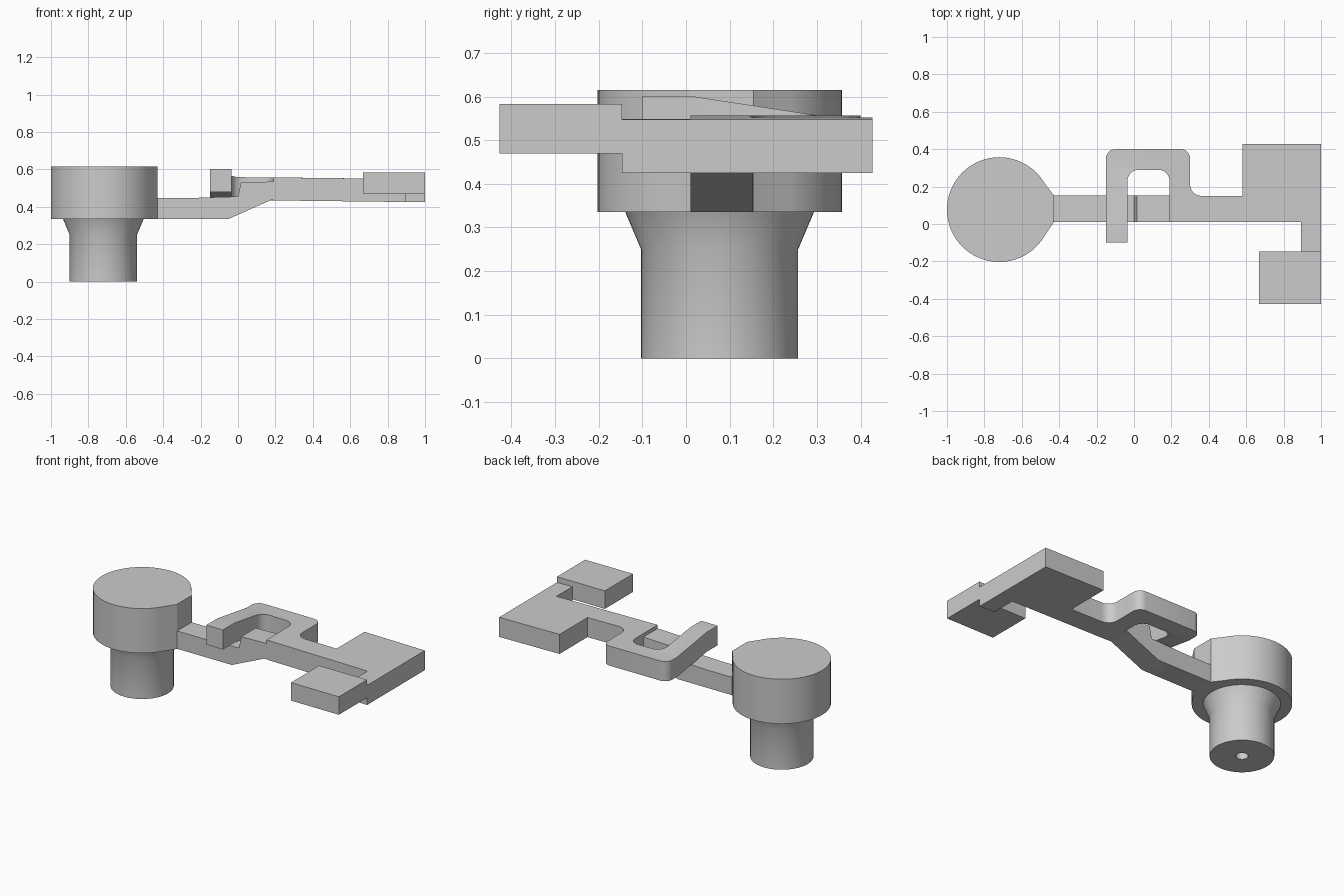
import bpy, bmesh, math
from mathutils import Vector

if "Cube" in bpy.data.objects:
    bpy.data.objects.remove(bpy.data.objects["Cube"])

CX, CY = -0.72, 0.077      # axis of the round head and stem


def finish(name, bm):
    bmesh.ops.remove_doubles(bm, verts=bm.verts, dist=1e-5)
    bmesh.ops.recalc_face_normals(bm, faces=bm.faces)
    me = bpy.data.meshes.new(name)
    bm.to_mesh(me)
    bm.free()
    me.shade_smooth()
    me.set_sharp_from_angle(angle=math.radians(25))
    ob = bpy.data.objects.new(name, me)
    bpy.context.collection.objects.link(ob)
    return ob


def prism(points, offset):
    """Extrude a closed outline of 3D points along an offset."""
    bm = bmesh.new()
    face = bm.faces.new([bm.verts.new(p) for p in points])
    ext = bmesh.ops.extrude_face_region(bm, geom=[face], use_keep_orig=True)
    moved = [v for v in ext["geom"] if isinstance(v, bmesh.types.BMVert)]
    bmesh.ops.translate(bm, verts=moved, vec=offset)
    return bm


def rounded(corners, steps=6):
    """Outline from (x, y, radius) corners; right angles become arcs."""
    out = []
    for i, (x, y, r) in enumerate(corners):
        c = Vector((x, y))
        if r == 0:
            out.append(c)
            continue
        a = (Vector(corners[i - 1][:2]) - c).normalized() * r
        b = (Vector(corners[(i + 1) % len(corners)][:2]) - c).normalized() * r
        for k in range(steps + 1):
            t = k / steps * math.pi / 2
            out.append(c + a * (1 - math.sin(t)) + b * (1 - math.cos(t)))
    return out


# Round head with the tapered lug that meets the arm
outline = []
for k in range(61):
    a = math.radians(30 + 5 * k)
    outline.append((CX + 0.28 * math.cos(a), CY + 0.28 * math.sin(a), 0.335))
outline += [(-0.43, 0.008, 0.335), (-0.43, 0.155, 0.335)]
finish("round_head", prism(outline, (0, 0, 0.28)))

# Flared stem with a small bore in its underside
bm = bmesh.new()
profile = [(0, 0.2), (0.035, 0.2), (0.035, 0), (0.18, 0),
           (0.18, 0.25), (0.216, 0.335), (0, 0.335)]
vs = [bm.verts.new((CX + r, CY, z)) for r, z in profile]
es = [bm.edges.new(pair) for pair in zip(vs, vs[1:])]
bmesh.ops.spin(bm, geom=vs + es, cent=(CX, CY, 0), axis=(0, 0, 1),
               angle=2 * math.pi, steps=64, use_merge=True)
finish("stem", bm)

# Cranked arm, side profile extruded across its width
side = [(-0.5, 0.335), (-0.05, 0.335), (0.175, 0.435), (0.192, 0.435),
        (0.192, 0.535), (0.015, 0.53), (0.0, 0.455), (-0.25, 0.447), (-0.5, 0.447)]
finish("cranked_arm", prism([(x, 0.01, z) for x, z in side], (0, 0.143, 0)))

# Flat end plate with its neck and the hook, one rounded outline
corners = [(0.19, 0.01, 0), (0.893, 0.01, 0), (0.893, -0.147, 0), (1, -0.147, 0),
           (1, 0.427, 0), (0.58, 0.427, 0), (0.58, 0.15, 0), (0.30, 0.15, 0.06),
           (0.30, 0.40, 0.05), (-0.15, 0.40, 0.05), (-0.15, -0.10, 0),
           (-0.035, -0.10, 0), (-0.035, 0.29, 0.06), (0.19, 0.29, 0.06)]
bm = prism([(p.x, p.y, 0.434) for p in rounded(corners)], (0, 0, 0.123))
for co, no in (((0.06, 0, 0), (1, 0, 0)), ((0, 0.30, 0), (0, 1, 0)),
               ((0, 0.012, 0), (0, 1, 0))):
    bmesh.ops.bisect_plane(bm, geom=bm.verts[:] + bm.edges[:] + bm.faces[:],
                           plane_co=co, plane_no=no)
for v in bm.verts:
    if v.co.x < 0.05:      # free leg of the hook ramps up, then levels off
        v.co.z += 0.044 * min(1, max(0, (0.30 - v.co.y) / 0.288))
    elif v.co.x > 0.2:     # the plate dips very slightly toward its end
        v.co.z -= 0.012 * (v.co.x - 0.2)
finish("plate_and_hook", bm)

# Raised contact block at the front corner
base = [(0.667, -0.427), (1, -0.427), (1, -0.147), (0.667, -0.147)]
finish("contact_block", prism([(x, y, 0.47) for x, y in base], (0, 0, 0.113)))
